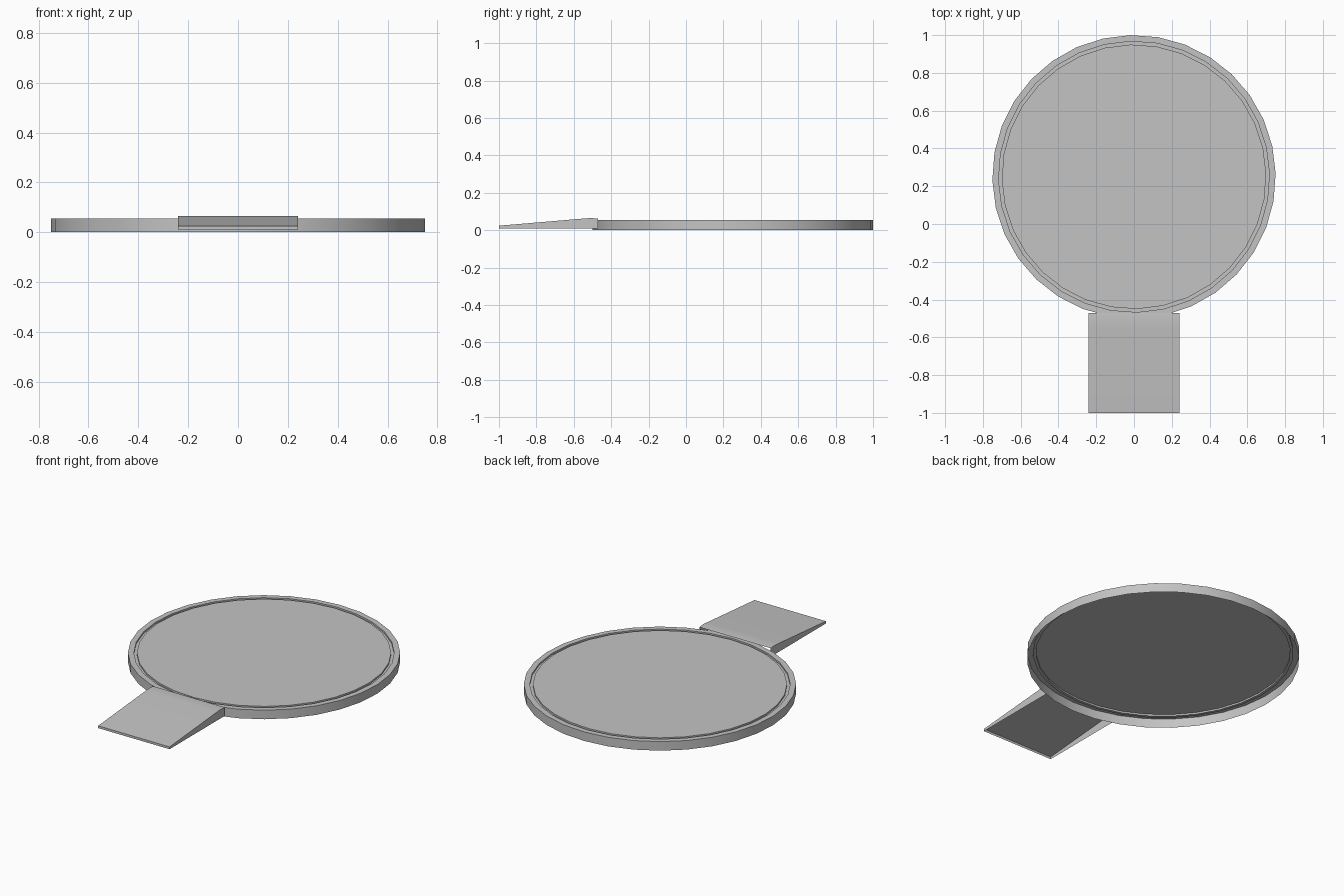
import bpy, bmesh, math

cube = bpy.data.objects.get("Cube")
if cube:
    bpy.data.objects.remove(cube, do_unlink=True)

# Single plain grey
grey = bpy.data.materials.new("plain_grey")
grey.use_nodes = True
colour = (0.55, 0.55, 0.55, 1)
grey.diffuse_color = colour
grey.node_tree.nodes["Principled BSDF"].inputs["Base Color"].default_value = colour


def make_object(name, bm):
    mesh = bpy.data.meshes.new(name)
    bm.to_mesh(mesh)
    bm.free()
    mesh.materials.append(grey)
    obj = bpy.data.objects.new(name, mesh)
    bpy.context.collection.objects.link(obj)
    bpy.ops.object.select_all(action='DESELECT')
    obj.select_set(True)
    bpy.context.view_layer.objects.active = obj
    bpy.ops.object.shade_smooth_by_angle(angle=math.radians(30))
    return obj


# Round platform: hollow shell with a shallow groove near the rim
SIDES = 32
TOP, GROOVE = 0.055, 0.045
profile = [(0.75, 0), (0.75, TOP), (0.717, TOP), (0.717, GROOVE),
           (0.70, GROOVE), (0.70, TOP)]
bm = bmesh.new()
rings = []
for r, z in profile:
    ring = []
    for i in range(SIDES):
        a = math.tau * i / SIDES + math.radians(1.4)
        ring.append(bm.verts.new((r * math.cos(a), 0.25 + r * math.sin(a), z)))
    rings.append(ring)
for low, high in zip(rings, rings[1:]):
    for i in range(SIDES):
        j = (i + 1) % SIDES
        bm.faces.new((low[i], low[j], high[j], high[i]))
bm.faces.new(rings[-1])
make_object("platform", bm)

# Entry ramp: top, front lip and sides, open underneath and at the back
HALF, BASE = 0.24, 0.01
outline = [(-1, BASE), (-1, 0.024), (-0.55, 0.062), (-0.51, 0.065),
           (-0.47, 0.062), (-0.47, BASE)]
bm = bmesh.new()
left, right = [[bm.verts.new((x, y, z)) for y, z in outline]
               for x in (HALF, -HALF)]
for i in range(len(outline) - 2):
    bm.faces.new((right[i], left[i], left[i + 1], right[i + 1]))
bm.faces.new(left[::-1])
bm.faces.new(right)
bmesh.ops.recalc_face_normals(bm, faces=bm.faces)
make_object("ramp", bm)
